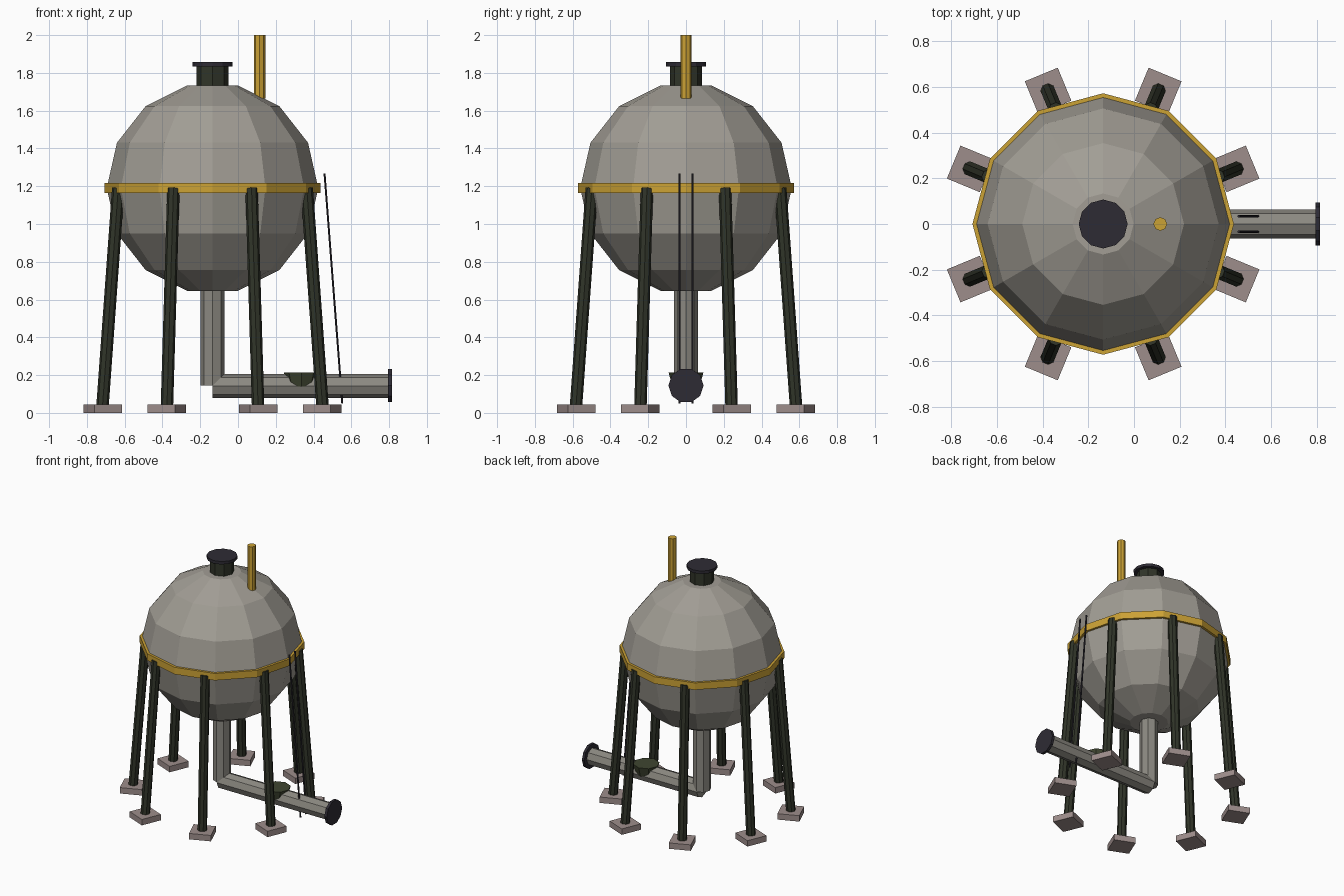
import bpy, bmesh
from math import radians, sin, cos, pi
from mathutils import Vector, Matrix

if "Cube" in bpy.data.objects:
    bpy.data.objects.remove(bpy.data.objects["Cube"])

CX = -0.135          # tank axis
CZ, R = 1.19, 0.56   # tank centre height and radius


def material(name, rgb):
    m = bpy.data.materials.new(name)
    m.diffuse_color = (*rgb, 1)
    m.use_nodes = True
    m.node_tree.nodes["Principled BSDF"].inputs["Base Color"].default_value = m.diffuse_color
    return m


STEEL = material("steel", (0.36, 0.34, 0.30))
GREEN = material("dark_green", (0.03, 0.035, 0.022))
OLIVE = material("olive", (0.05, 0.06, 0.03))
BLACK = material("black", (0.027, 0.024, 0.034))
YELLOW = material("yellow", (0.60, 0.36, 0.035))
STONE = material("footing", (0.34, 0.27, 0.26))
PIPE = material("pipe_grey", (0.26, 0.25, 0.22))


def finish(bm, name, mat):
    bmesh.ops.recalc_face_normals(bm, faces=bm.faces)
    me = bpy.data.meshes.new(name)
    bm.to_mesh(me)
    bm.free()
    me.materials.append(mat)
    ob = bpy.data.objects.new(name, me)
    bpy.context.collection.objects.link(ob)
    return ob


def rod(name, a, b, r, sides, mat, r2=None):
    """Closed prism or cone from point a to point b."""
    a, b = Vector(a), Vector(b)
    d = b - a
    rot = Vector((0, 0, 1)).rotation_difference(d).to_matrix().to_4x4()
    bm = bmesh.new()
    bmesh.ops.create_cone(bm, cap_ends=True, segments=sides, radius1=r,
                          radius2=r if r2 is None else r2, depth=d.length,
                          matrix=Matrix.Translation((a + b) / 2) @ rot)
    return finish(bm, name, mat)


def lathe(name, profile, sides, mat, closed=False):
    """Revolve (radius, z) points about the tank axis."""
    bm = bmesh.new()
    rings = [[bm.verts.new((CX + r * cos(2 * pi * i / sides), r * sin(2 * pi * i / sides), z))
              for i in range(sides)] for r, z in profile]
    pairs = list(zip(rings, rings[1:]))
    if closed:
        pairs.append((rings[-1], rings[0]))
    else:
        bm.faces.new(rings[0])
        bm.faces.new(rings[-1])
    for p, q in pairs:
        for i in range(sides):
            j = (i + 1) % sides
            bm.faces.new((p[i], p[j], q[j], q[i]))
    return finish(bm, name, mat)


# Spherical tank with flat poles, and its equator band
angles = [radians(25.4 * k) for k in range(-3, 4)]
lathe("tank", [(R * cos(t), CZ + R * sin(t)) for t in angles], 12, STEEL)
lathe("equator_band", [(0.545, 1.165), (0.572, 1.165), (0.572, 1.218), (0.545, 1.218)],
      12, YELLOW, closed=True)

# Manhole and vent on top
rod("manhole_neck", (CX, 0, 1.70), (CX, 0, 1.84), 0.085, 8, GREEN)
rod("manhole_lid", (CX, 0, 1.835), (CX, 0, 1.857), 0.107, 12, BLACK)
rod("vent_pipe", (0.115, 0, 1.665), (0.115, 0, 2.0), 0.03, 8, YELLOW)

# Eight splayed legs on square footings
for k in range(8):
    ang = radians(22.5 + 45 * k)
    u = Vector((cos(ang), sin(ang), 0))
    base = Vector((CX, 0, 0)) + u * 0.63
    top = Vector((CX, 0, 1.19)) + u * 0.54
    rod(f"leg_{k + 1}", base + Vector((0, 0, 0.04)), top, 0.033, 8, GREEN)
    bm = bmesh.new()
    bmesh.ops.create_cube(bm, size=1, matrix=Matrix.Translation(base + Vector((0, 0, 0.0225)))
                          @ Matrix.Rotation(ang, 4, 'Z') @ Matrix.Diagonal((0.156, 0.156, 0.045, 1)))
    finish(bm, f"footing_{k + 1}", STONE)

# Drain pipe, valve and end flange
rod("drain_down_pipe", (CX, 0, 0.145), (CX, 0, 0.66), 0.064, 8, PIPE)
rod("drain_outlet_pipe", (CX, 0, 0.143), (0.80, 0, 0.143), 0.064, 8, PIPE)
rod("drain_flange", (0.795, 0, 0.145), (0.815, 0, 0.145), 0.093, 10, BLACK)
rod("valve_body", (0.335, 0, 0.14), (0.335, 0, 0.213), 0.072, 8, OLIVE, 0.092)

# Ladder rails
for side, y in (("left", -0.034), ("right", 0.034)):
    rod(f"ladder_rail_{side}", (0.552, y, 0.05), (0.458, y, 1.268), 0.006, 6, BLACK)
